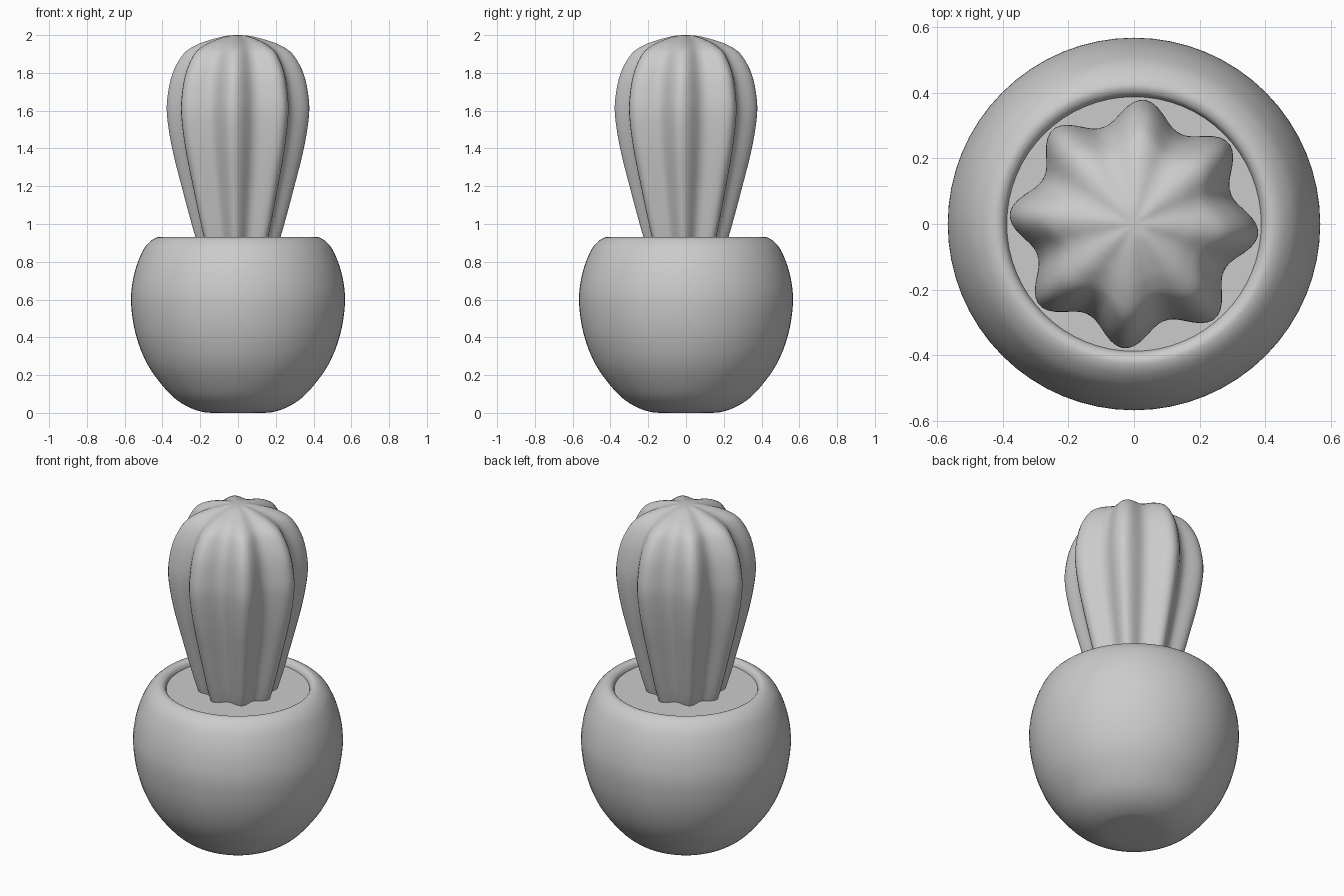
import bpy, bmesh, math

if "Cube" in bpy.data.objects:
    bpy.data.objects.remove(bpy.data.objects["Cube"])


def smooth_profile(pts, steps=5):
    # Catmull-Rom interpolation through (radius, z) points
    out = []
    for i in range(len(pts) - 1):
        a, b, c, d = (pts[max(i - 1, 0)], pts[i], pts[i + 1], pts[min(i + 2, len(pts) - 1)])
        for s in range(steps):
            t = s / steps
            out.append(tuple(0.5 * (2 * b[k] + (c[k] - a[k]) * t
                                    + (2 * a[k] - 5 * b[k] + 4 * c[k] - d[k]) * t * t
                                    + (3 * b[k] - a[k] - 3 * c[k] + d[k]) * t ** 3) for k in (0, 1)))
    return out + [pts[-1]]


def lathe(name, profile, segs, shape=lambda ang: 1.0):
    # revolve the profile upward; shape() scales the radius by angle
    bm = bmesh.new()
    rings = []
    for r, z in profile:
        ring = []
        for j in range(segs):
            a = 2 * math.pi * j / segs
            q = r * shape(a)
            ring.append(bm.verts.new((q * math.cos(a), q * math.sin(a), z)))
        rings.append(ring)
    for lo, hi in zip(rings, rings[1:]):
        for j in range(segs):
            k = (j + 1) % segs
            bm.faces.new((lo[j], lo[k], hi[k], hi[j]))
    bm.faces.new(rings[0][::-1])
    bm.faces.new(rings[-1])
    bmesh.ops.recalc_face_normals(bm, faces=bm.faces)
    mesh = bpy.data.meshes.new(name)
    bm.to_mesh(mesh)
    bm.free()
    ob = bpy.data.objects.new(name, mesh)
    bpy.context.collection.objects.link(ob)
    bpy.ops.object.select_all(action='DESELECT')
    ob.select_set(True)
    bpy.context.view_layer.objects.active = ob
    bpy.ops.object.shade_smooth_by_angle(angle=math.radians(40))
    return ob


# Round pot with a rolled rim and inner wall
pot = [(0.14, 0.0), (0.20, 0.008), (0.28, 0.04), (0.36, 0.10), (0.45, 0.21), (0.505, 0.31),
       (0.545, 0.43), (0.565, 0.56), (0.563, 0.66), (0.54, 0.77), (0.50, 0.865), (0.46, 0.912),
       (0.425, 0.93), (0.402, 0.925), (0.39, 0.91), (0.386, 0.89)]
lathe("pot", smooth_profile(pot, 4), 64)

# Soil disc just below the rim
lathe("soil", [(0.37, 0.86), (0.388, 0.898)], 64)


# Cactus body with eight ribs
def ribs(a):
    f = 0.5 + 0.5 * math.cos(8 * (a + math.radians(4.5)))
    return 0.815 + 0.185 * f ** 1.15


cactus = [(0.20, 0.86), (0.235, 0.96), (0.30, 1.20), (0.35, 1.40), (0.377, 1.57), (0.374, 1.68),
          (0.347, 1.80), (0.29, 1.90), (0.22, 1.948), (0.14, 1.977), (0.06, 1.996), (0.005, 2.0)]
lathe("cactus", smooth_profile(cactus, 5), 128, ribs)
